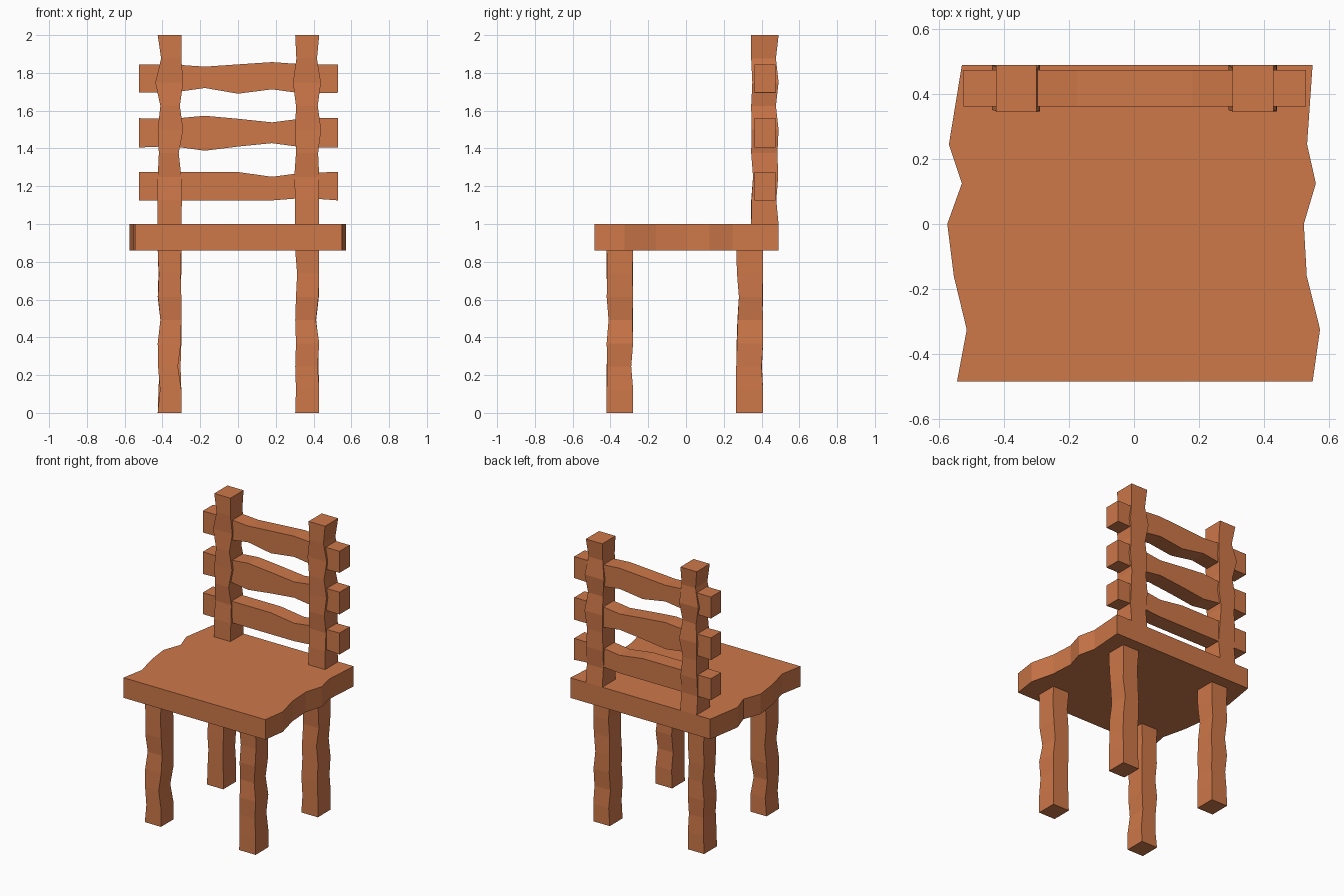
import bpy, bmesh

if "Cube" in bpy.data.objects:
    bpy.data.objects.remove(bpy.data.objects["Cube"])

wood = bpy.data.materials.new("orange brown wood")
wood.diffuse_color = (0.61, 0.185, 0.066, 1)
wood.use_nodes = True
wood.node_tree.nodes["Principled BSDF"].inputs["Base Color"].default_value = wood.diffuse_color


def finish(name, bm):
    bmesh.ops.recalc_face_normals(bm, faces=bm.faces)
    me = bpy.data.meshes.new(name)
    bm.to_mesh(me)
    bm.free()
    me.materials.append(wood)
    ob = bpy.data.objects.new(name, me)
    bpy.context.collection.objects.link(ob)


def loft(name, rings):
    """Skin a series of four-cornered rings and cap both ends."""
    bm = bmesh.new()
    rows = [[bm.verts.new(p) for p in ring] for ring in rings]
    for a, b in zip(rows, rows[1:]):
        for i in range(4):
            j = (i + 1) % 4
            bm.faces.new((a[i], a[j], b[j], b[i]))
    bm.faces.new(rows[0])
    bm.faces.new(rows[-1])
    finish(name, bm)


def column(name, x, y, z, wob):
    """Hewn post: wob lists (left, right, front, back) shifts in 1/1000 per inner ring."""
    wob = [(0, 0, 0, 0)] + wob + [(0, 0, 0, 0)]
    n = len(wob) - 1
    rings = []
    for i, (l, r, f, b) in enumerate(wob):
        h = z[0] + (z[1] - z[0]) * i / n
        x0, x1 = x[0] + l / 1000, x[1] + r / 1000
        y0, y1 = y[0] + f / 1000, y[1] + b / 1000
        rings.append([(x0, y0, h), (x1, y0, h), (x1, y1, h), (x0, y1, h)])
    loft(name, rings)


# Seat: plank with wavy left and right edges
ys = [-0.485, -0.325, -0.16, 0, 0.125, 0.245, 0.49]
left = [-0.545, -0.515, -0.555, -0.575, -0.53, -0.57, -0.53]
right = [0.55, 0.573, 0.532, 0.523, 0.56, 0.533, 0.55]
loft("seat", [[(a, y, 0.86), (b, y, 0.86), (b, y, 1.0), (a, y, 1.0)]
              for y, a, b in zip(ys, left, right)])

# Legs
LX, RX = (-0.425, -0.30), (0.303, 0.43)
FY, BY = (-0.42, -0.28), (0.266, 0.408)
column("front_left_leg", LX, FY, (0, 0.86),
       [(12, 0, 0, -3), (2, -18, 0, -12), (0, -2, 4, 0), (14, 0, 12, 0), (2, 0, 2, 0), (6, -4, 0, 0)])
column("front_right_leg", RX, FY, (0, 0.86),
       [(4, 0, 0, 0), (0, -8, 3, -10), (4, 0, 0, 0), (0, -18, 10, -4), (4, -4, 0, 0), (10, 0, 4, -4)])
column("back_left_leg", LX, BY, (0, 0.86),
       [(4, 0, 0, 0), (10, -4, 0, -6), (0, 0, 2, 0), (14, 0, 6, -4), (0, -8, 14, 0), (4, 0, 4, 0)])
column("back_right_leg", RX, BY, (0, 0.86),
       [(8, 0, 0, 0), (0, -4, 0, -8), (4, -2, 4, 0), (0, -16, 8, 0), (4, -2, 14, -4), (10, 0, 4, 0)])

# Back posts
PY = (0.345, 0.49)
column("left_back_post", LX, PY, (1, 2),
       [(0, 3, 0, -12), (0, 0, 10, -2), (6, -14, 0, -6), (0, 10, 2, 0),
        (14, -8, 0, -14), (-13, 10, 6, 0), (18, 0, 0, -14)])
column("right_back_post", RX, PY, (1, 2),
       [(0, 0, 2, -12), (-5, 0, 10, -2), (4, -6, 0, -6), (0, 10, 2, 0),
        (4, -8, 0, -14), (-12, 9, 6, 0), (6, -12, 0, -14)])

# Back slats: bottom and top heights along x
xs = [-0.525, -0.35, -0.175, 0, 0.18, 0.35, 0.53]
slats = {
    "lower_slat": ([1.125, 1.125, 1.125, 1.125, 1.125, 1.138, 1.125],
                   [1.275, 1.275, 1.275, 1.275, 1.25, 1.272, 1.275]),
    "middle_slat": ([1.405, 1.412, 1.388, 1.41, 1.428, 1.405, 1.405],
                    [1.56, 1.557, 1.573, 1.557, 1.538, 1.56, 1.56]),
    "upper_slat": ([1.695, 1.695, 1.72, 1.69, 1.713, 1.69, 1.695],
                   [1.845, 1.845, 1.833, 1.845, 1.857, 1.845, 1.845]),
}
for name, (lo, hi) in slats.items():
    loft(name, [[(x, 0.362, a), (x, 0.475, a), (x, 0.475, b), (x, 0.362, b)]
                for x, a, b in zip(xs, lo, hi)])
